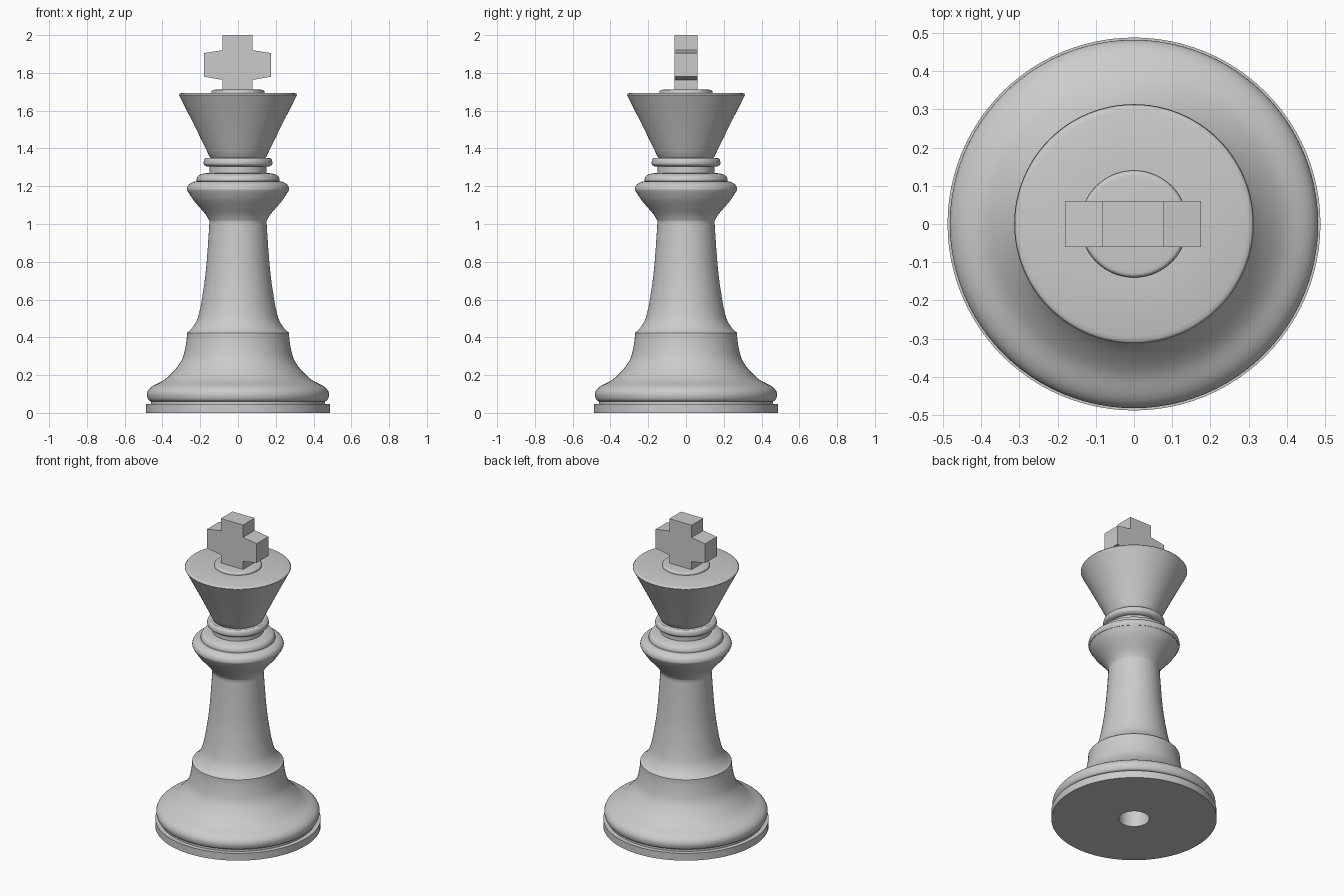
import bpy, bmesh, math
from mathutils import Vector

cube = bpy.data.objects.get("Cube")
if cube:
    bpy.data.objects.remove(cube)

grey = bpy.data.materials.new("plain_grey")
grey.use_nodes = True
COLOUR = (0.6, 0.6, 0.6, 1)
grey.diffuse_color = COLOUR
grey.node_tree.nodes["Principled BSDF"].inputs["Base Color"].default_value = COLOUR


def finish(name, bm, smooth):
    """Turn a bmesh into a named, coloured object."""
    bmesh.ops.remove_doubles(bm, verts=bm.verts, dist=1e-5)
    bmesh.ops.recalc_face_normals(bm, faces=bm.faces)
    mesh = bpy.data.meshes.new(name)
    bm.to_mesh(mesh)
    bm.free()
    mesh.materials.append(grey)
    obj = bpy.data.objects.new(name, mesh)
    bpy.context.collection.objects.link(obj)
    if smooth:
        bpy.ops.object.select_all(action="DESELECT")
        obj.select_set(True)
        bpy.context.view_layer.objects.active = obj
        bpy.ops.object.shade_smooth_by_angle(angle=math.radians(35))
    return obj


def curve(points, steps=5):
    """Smooth run of (radius, height) points between two sharp corners."""
    p = [Vector(q) for q in points]
    p = [2 * p[0] - p[1]] + p + [2 * p[-1] - p[-2]]
    out = []
    for a, b, c, d in zip(p, p[1:], p[2:], p[3:]):
        for i in range(steps):
            t = i / steps
            out.append(0.5 * (2 * b + (c - a) * t + (2 * a - 5 * b + 4 * c - d) * t * t
                              + (3 * b - a - 3 * c + d) * t ** 3))
    return out + [p[-2]]


def lathe(name, *runs):
    """Spin a profile made of straight and curved runs around z."""
    bm = bmesh.new()
    pts = [Vector(q) for run in runs for q in run]
    verts = [bm.verts.new((r, 0, z)) for r, z in pts]
    edges = [bm.edges.new(pair) for pair in zip(verts, verts[1:])]
    bmesh.ops.spin(bm, geom=verts + edges, axis=(0, 0, 1), cent=(0, 0, 0),
                   angle=math.tau, steps=96, use_merge=True)
    return finish(name, bm, True)


# Base: foot disc with a blind hole beneath, rounded skirt and shoulder
lathe("base",
      [(0, 0.15), (0.09, 0.15), (0.09, 0), (0.488, 0), (0.488, 0.047), (0.46, 0.047)],
      curve([(0.46, 0.06), (0.475, 0.07), (0.482, 0.095), (0.475, 0.12), (0.45, 0.143),
             (0.39, 0.175), (0.335, 0.227), (0.298, 0.28), (0.281, 0.335), (0.272, 0.39),
             (0.27, 0.424)]),
      [(0.2, 0.424)])

# Stem: concave column flaring into the collar
lathe("stem",
      curve([(0.27, 0.424), (0.245, 0.447), (0.218, 0.49), (0.202, 0.546), (0.19, 0.61),
             (0.175, 0.71), (0.165, 0.81), (0.157, 0.92), (0.151, 1.015)]),
      curve([(0.153, 1.02), (0.175, 1.055), (0.235, 1.125), (0.262, 1.168)]))

# Collar: two stacked rounded rings
lathe("collar",
      [(0.15, 1.168)],
      curve([(0.264, 1.168), (0.27, 1.185), (0.262, 1.207), (0.24, 1.222), (0.218, 1.226)]),
      curve([(0.22, 1.227), (0.219, 1.24), (0.208, 1.257), (0.18, 1.268)]),
      [(0.15, 1.27), (0.15, 1.305)])

# Neck ring
lathe("neck_ring",
      [(0.148, 1.303)],
      curve([(0.168, 1.305), (0.18, 1.315), (0.182, 1.327), (0.178, 1.342), (0.168, 1.35)]),
      [(0.14, 1.35)])

# Crown: flared cup with rounded rim and a small button on top
lathe("crown",
      [(0.146, 1.35)],
      curve([(0.148, 1.352), (0.225, 1.51), (0.305, 1.668), (0.312, 1.682), (0.308, 1.69),
             (0.297, 1.694)]),
      [(0.14, 1.694)],
      curve([(0.14, 1.695), (0.139, 1.703), (0.133, 1.709), (0.122, 1.711)]),
      [(0, 1.711)])

# Cross: extruded outline with arms narrowing outwards
half = [(0.08, 1.705), (0.08, 1.763), (0.178, 1.78), (0.178, 1.905), (0.08, 1.92), (0.08, 2)]
outline = half + [(-x, z) for x, z in reversed(half)]
bm = bmesh.new()
face = bm.faces.new([bm.verts.new((x - 0.002, -0.06, z)) for x, z in outline])
new = bmesh.ops.extrude_face_region(bm, geom=[face], use_keep_orig=True)["geom"]
bmesh.ops.translate(bm, vec=(0, 0.12, 0), verts=[v for v in new if isinstance(v, bmesh.types.BMVert)])
finish("cross", bm, False)
